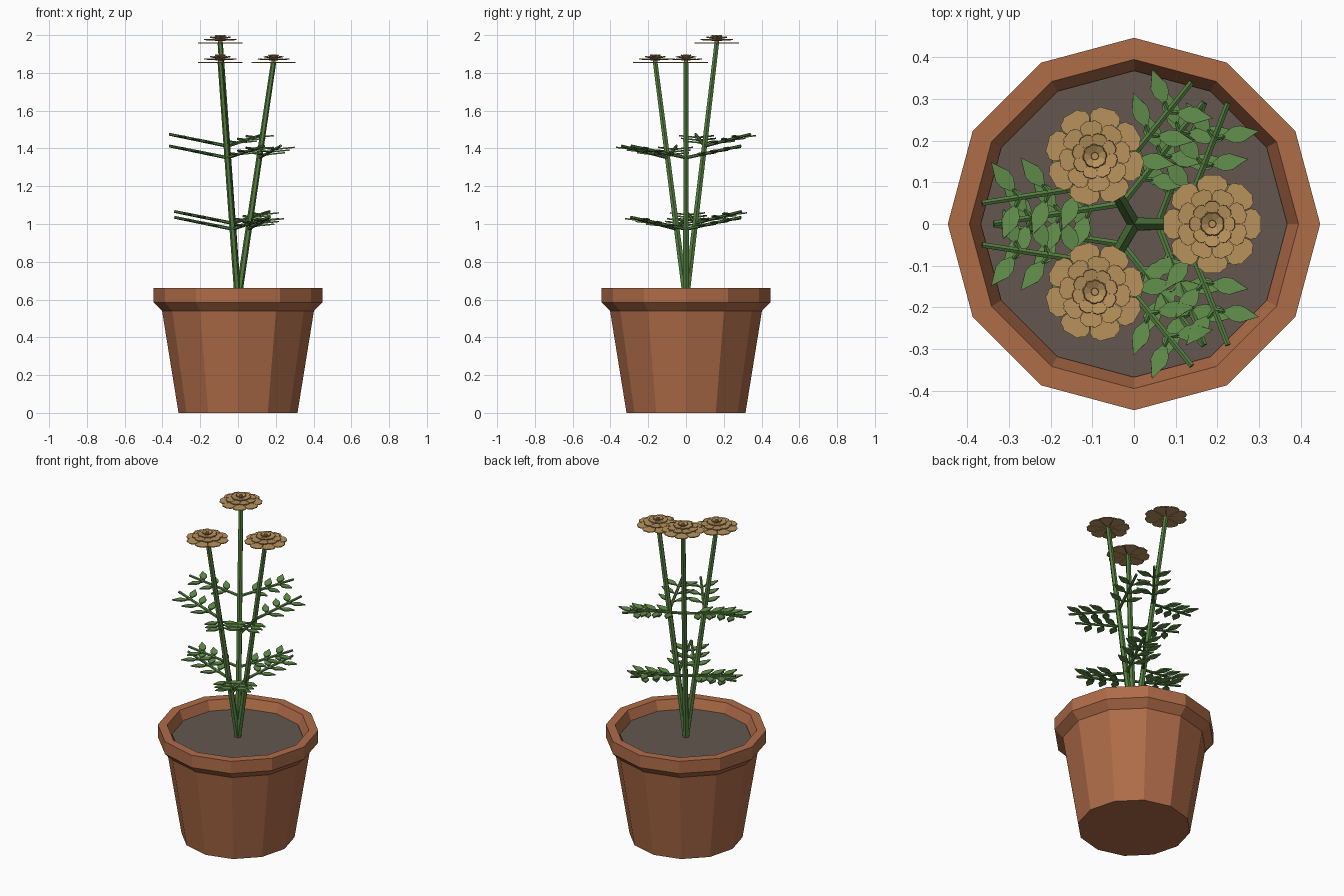
import bpy, bmesh, math
from mathutils import Vector, Matrix

if "Cube" in bpy.data.objects:
    bpy.data.objects.remove(bpy.data.objects["Cube"])


def material(name, rgb):
    m = bpy.data.materials.new(name)
    m.diffuse_color = (*rgb, 1)
    m.use_nodes = True
    m.node_tree.nodes["Principled BSDF"].inputs["Base Color"].default_value = m.diffuse_color
    return m


CLAY = material("terracotta", (0.43, 0.15, 0.066))
SOIL = material("soil brown", (0.125, 0.095, 0.078))
STEM = material("stem green", (0.09, 0.215, 0.052))
LEAF = material("leaf green", (0.125, 0.275, 0.072))
PETAL = material("petal tan", (0.48, 0.29, 0.108))


def finish(bm, name, mat):
    bmesh.ops.recalc_face_normals(bm, faces=bm.faces)
    me = bpy.data.meshes.new(name)
    bm.to_mesh(me)
    bm.free()
    me.materials.append(mat)
    ob = bpy.data.objects.new(name, me)
    bpy.context.collection.objects.link(ob)
    return ob


def lathe(name, profile, mat, sides=12):
    """Revolve (radius, z) points; closes both ends with flat caps."""
    bm = bmesh.new()
    rings = [[bm.verts.new((r * math.cos(math.tau * i / sides),
                            r * math.sin(math.tau * i / sides), z))
              for i in range(sides)] for r, z in profile]
    for a, b in zip(rings, rings[1:]):
        for i in range(sides):
            j = (i + 1) % sides
            bm.faces.new((a[i], a[j], b[j], b[i]))
    bm.faces.new(rings[0])
    bm.faces.new(rings[-1])
    return finish(bm, name, mat)


def rod(bm, a, b, r1, r2, sides=6):
    """Straight tapered rod between two points."""
    d = b - a
    rot = d.to_track_quat('Z', 'Y').to_matrix().to_4x4()
    bmesh.ops.create_cone(bm, cap_ends=True, segments=sides, radius1=r1, radius2=r2,
                          depth=d.length, matrix=Matrix.Translation((a + b) / 2) @ rot)


def plate(bm, pts, thick, matrix):
    """Thin flat slab from an outline of 3D points."""
    up = [bm.verts.new(matrix @ (Vector(p) + Vector((0, 0, thick / 2)))) for p in pts]
    dn = [bm.verts.new(matrix @ (Vector(p) - Vector((0, 0, thick / 2)))) for p in pts]
    bm.faces.new(up)
    bm.faces.new(dn[::-1])
    for i in range(len(pts)):
        j = (i + 1) % len(pts)
        bm.faces.new((up[i], dn[i], dn[j], up[j]))


# Pot and soil
lathe("pot", [(0.315, 0), (0.402, 0.54), (0.447, 0.585), (0.447, 0.66),
              (0.395, 0.66), (0.365, 0.585)], CLAY)
lathe("soil", [(0.366, 0.588), (0.368, 0.605)], SOIL)

LEAF_OUTLINE = [(0, 0.004), (0.025, 0.019), (0.045, 0.02), (0.066, 0.01), (0.088, 0),
                (0.066, -0.01), (0.045, -0.02), (0.025, -0.019), (0, -0.004)]
PETAL_OUTLINE = [(0.05, 0), (0.5, -21), (0.83, -22), (0.93, -18), (0.96, -12), (1, -9),
                 (0.985, 0), (1, 9), (0.96, 12), (0.93, 18), (0.83, 22), (0.5, 21)]


def frond(stalks, leaves, base, azimuth):
    """Leaf stalk with three pairs of pointed leaflets."""
    run = Vector((math.cos(azimuth), math.sin(azimuth), 0.2))
    tip = base + run * 0.312
    rod(stalks, base, tip, 0.009, 0.0075)
    for f in (0.25, 0.48, 0.71):
        node = base.lerp(tip, f)
        for side in (-1, 1):
            a = azimuth + side * math.radians(60)
            out = Vector((math.cos(a), math.sin(a), 0.1)).normalized()
            rod(stalks, node, node + out * 0.026, 0.007, 0.005, 5)
            frame = (Matrix.Translation(node + out * 0.021)
                     @ Matrix.Rotation(a, 4, 'Z') @ Matrix.Rotation(-0.1, 4, 'Y'))
            plate(leaves, [(x, y, 0) for x, y in LEAF_OUTLINE], 0.007, frame)


def flower(name, centre, azimuth):
    """Stacked rings of eight petals, the inner ones tipped up."""
    bm = bmesh.new()
    # radius, height, upward tilt
    for k, (r, z, tilt) in enumerate([(0.119, 0.0, 0.0), (0.086, 0.013, 0.06),
                                      (0.056, 0.02, 0.2), (0.032, 0.024, 0.5)]):
        for i in range(8):
            ang = azimuth + math.tau * (i + 0.5 * (k % 2)) / 8
            frame = (Matrix.Translation(centre + Vector((0, 0, z)))
                     @ Matrix.Rotation(ang, 4, 'Z') @ Matrix.Rotation(-tilt, 4, 'Y'))
            pts = [(r * u * math.cos(math.radians(v)), r * u * math.sin(math.radians(v)), 0)
                   for u, v in PETAL_OUTLINE]
            plate(bm, pts, 0.005, frame)
    # core joining the rings
    rod(bm, centre, centre + Vector((0, 0, 0.042)), 0.012, 0.009, 8)
    finish(bm, name, PETAL)


# Three leaning stems, each with two levels of paired fronds and one flower
for n, (deg, top) in enumerate([(0, 1.855), (120, 1.958), (240, 1.855)], 1):
    az = math.radians(deg)
    root = Vector((0, 0, 0.595))
    head = Vector((0.188 * math.cos(az), 0.188 * math.sin(az), top))
    stem = bmesh.new()
    rod(stem, root, head, 0.018, 0.014)
    finish(stem, f"stem_{n}", STEM)

    stalks, leaves = bmesh.new(), bmesh.new()
    for f in (0.3, 0.6):
        for side in (-1, 1):
            frond(stalks, leaves, root.lerp(head, f), az + side * math.radians(68.75))
    finish(stalks, f"leaf_stalks_{n}", STEM)
    finish(leaves, f"leaflets_{n}", LEAF)
    flower(f"flower_{n}", head, az)
